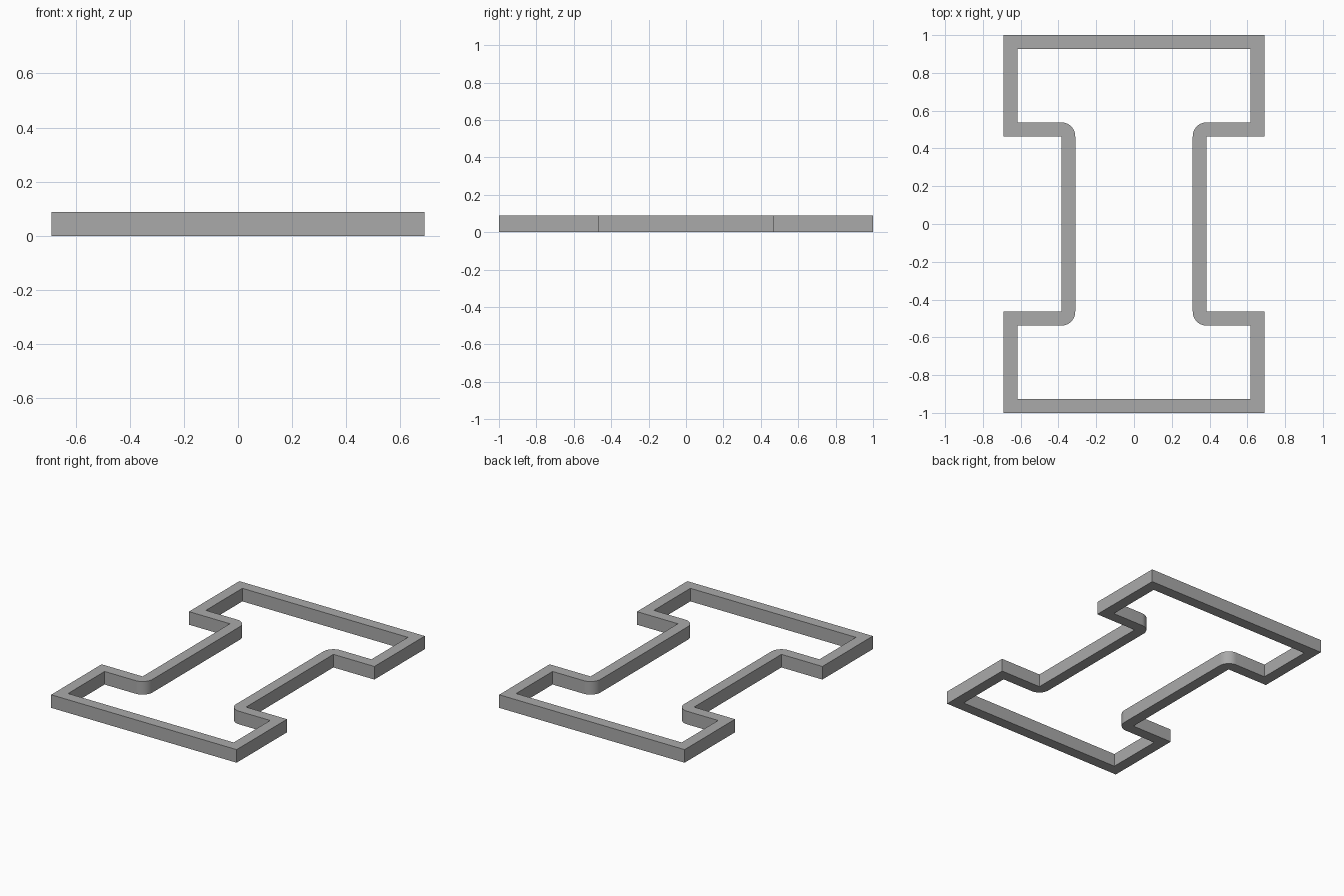
import bpy
import bmesh
from math import pi, sin, cos

old = bpy.data.objects.get("Cube")
if old:
    bpy.data.objects.remove(old, do_unlink=True)

HALF_W, HALF_L, HEIGHT, WALL = 0.69, 1.0, 0.088, 0.074
STEM, SHELF = 0.385, 0.464   # outer stem side and outer shelf edge
ARC_STEPS = 12

mat = bpy.data.materials.new("plain grey")
mat.use_nodes = True
grey = (0.4, 0.4, 0.4, 1)
mat.diffuse_color = grey
mat.node_tree.nodes["Principled BSDF"].inputs["Base Color"].default_value = grey

# One quarter of the wall as pairs of outer and inner points
pairs = [
    ((0, HALF_L), (0, HALF_L - WALL)),
    ((HALF_W, HALF_L), (HALF_W - WALL, HALF_L - WALL)),
    ((HALF_W, SHELF), (HALF_W - WALL, SHELF + WALL)),
]
# Rounded inside turn, swept about the sharp outer corner
for i in range(ARC_STEPS + 1):
    a = pi / 2 * (1 + i / ARC_STEPS)
    pairs.append(((STEM, SHELF), (STEM + WALL * cos(a), SHELF + WALL * sin(a))))
pairs.append(((STEM, 0), (STEM - WALL, 0)))

bm = bmesh.new()
verts = {}


def vert(point, z):
    key = (round(point[0], 5), round(point[1], 5), z)
    if key not in verts:
        verts[key] = bm.verts.new(key)
    return verts[key]


def face(*corners):
    unique = list(dict.fromkeys(corners))
    if len(unique) > 2:
        bm.faces.new(unique)


for (o1, i1), (o2, i2) in zip(pairs, pairs[1:]):
    face(*(vert(p, HEIGHT) for p in (o1, i1, i2, o2)))   # top
    face(*(vert(p, 0) for p in (o2, i2, i1, o1)))        # bottom
    for p, q in ((o1, o2), (i2, i1)):                    # outer and inner sides
        face(vert(p, 0), vert(p, HEIGHT), vert(q, HEIGHT), vert(q, 0))

bmesh.ops.recalc_face_normals(bm, faces=bm.faces)
top = max(bm.faces, key=lambda f: f.calc_center_median().z)
if top.normal.z < 0:
    bmesh.ops.reverse_faces(bm, faces=bm.faces)
mesh = bpy.data.meshes.new("cutter_wall")
bm.to_mesh(mesh)
bm.free()
mesh.materials.append(mat)

# Mirror the quarter into the full closed outline
wall = bpy.data.objects.new("cutter_wall", mesh)
bpy.context.collection.objects.link(wall)
mirror = wall.modifiers.new("Mirror", 'MIRROR')
mirror.use_axis = (True, True, False)
mirror.use_clip = True
mirror.merge_threshold = 0.0005

bpy.ops.object.select_all(action='DESELECT')
wall.select_set(True)
bpy.context.view_layer.objects.active = wall
bpy.ops.object.modifier_apply(modifier=mirror.name)
bpy.ops.object.shade_smooth_by_angle(angle=pi / 6)
